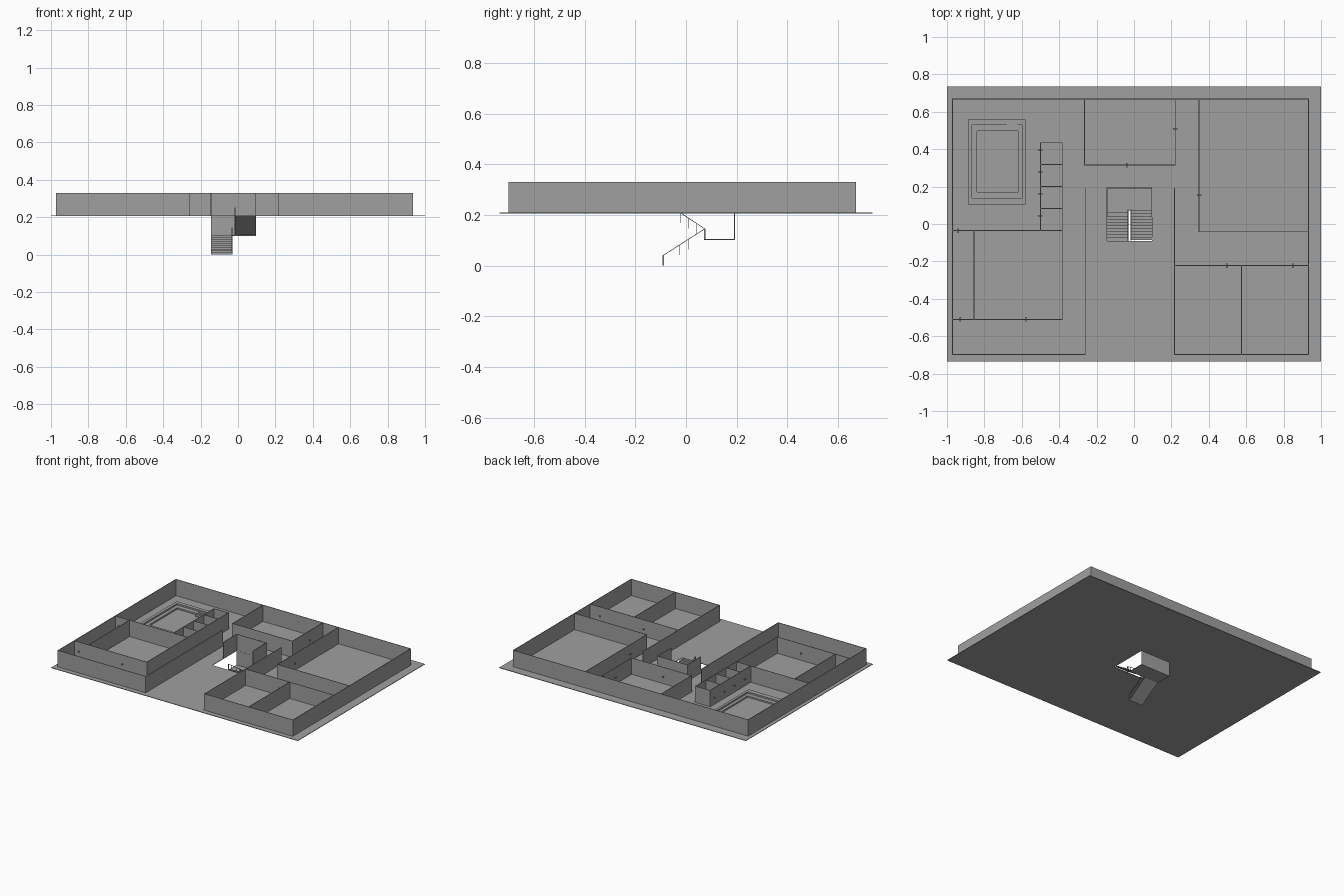
import bpy, bmesh

cube = bpy.data.objects.get("Cube")
if cube:
    bpy.data.objects.remove(cube)

FLOOR, TOP, T = 0.21, 0.33, 0.004

grey = bpy.data.materials.new("plain_grey")
grey.use_nodes = True
colour = (0.35, 0.35, 0.35, 1)
grey.diffuse_color = colour
grey.node_tree.nodes["Principled BSDF"].inputs["Base Color"].default_value = colour


def finish(name, bm):
    bmesh.ops.recalc_face_normals(bm, faces=bm.faces)
    mesh = bpy.data.meshes.new(name)
    bm.to_mesh(mesh)
    bm.free()
    mesh.materials.append(grey)
    obj = bpy.data.objects.new(name, mesh)
    bpy.context.collection.objects.link(obj)
    return obj


def add_box(bm, x0, x1, y0, y1, z0, z1):
    verts = bmesh.ops.create_cube(bm, size=1)["verts"]
    for v in verts:
        v.co = (x1 if v.co.x > 0 else x0, y1 if v.co.y > 0 else y0,
                z1 if v.co.z > 0 else z0)


def box(name, *bounds):
    bm = bmesh.new()
    add_box(bm, *bounds)
    return finish(name, bm)


def frame(name, outer, inner, z0, z1):
    """Rectangular slab with a rectangular opening; rectangles are x0, x1, y0, y1."""
    bm = bmesh.new()
    loops = []
    for (x0, x1, y0, y1) in (outer, inner):
        for z in (z0, z1):
            loops.append([bm.verts.new((x, y, z)) for x, y in
                          ((x0, y0), (x1, y0), (x1, y1), (x0, y1))])
    ob, ot, ib, it = loops
    for a, b in ((ob, ot), (ot, it), (it, ib), (ib, ob)):
        for i in range(4):
            j = (i + 1) % 4
            bm.faces.new((a[i], a[j], b[j], b[i]))
    return finish(name, bm)


def walls(name, runs):
    """Thin full-height walls along straight runs of x0, y0, x1, y1."""
    bm = bmesh.new()
    h = T / 2
    for x0, y0, x1, y1 in runs:
        add_box(bm, min(x0, x1) - h, max(x0, x1) + h,
                min(y0, y1) - h, max(y0, y1) + h, FLOOR, TOP)
    return finish(name, bm)


# Floor with the stair opening
frame("floor", (-1, 1, -0.735, 0.735), (-0.145, 0.095, -0.09, 0.193), 0.206, FLOOR)

# Outer walls, open at the front entrance
W, E, N, S = -0.971, 0.933, 0.668, -0.698
HALL_W, HALL_E = -0.26, 0.217
walls("outer_walls", [(W, N, E, N), (W, S, W, N), (E, S, E, N),
                      (W, S, HALL_W, S), (HALL_E, S, E, S)])

# Entrance hall and front right rooms
walls("hall_walls", [(HALL_W, S, HALL_W, 0.19), (HALL_E, S, HALL_E, 0.19)])
walls("front_room_walls", [(HALL_E, -0.222, E, -0.222), (0.575, S, 0.575, -0.222)])

# Rear rooms
walls("rear_room_walls", [(-0.265, 0.315, -0.265, N), (0.22, 0.315, 0.22, N),
                          (-0.265, 0.315, 0.22, 0.315)])
walls("large_room_walls", [(0.348, -0.042, 0.348, N), (0.348, -0.042, E, -0.042)])

# Side room and the row of cubicles
CUB_W, CUB_E, CUB_S, CUB_STEP = -0.5, -0.383, -0.035, 0.1175
walls("side_room_walls", [(W, CUB_S, CUB_E, CUB_S), (W, -0.51, CUB_E, -0.51),
                          (-0.855, -0.51, -0.855, CUB_S), (CUB_E, -0.51, CUB_E, CUB_S)])
cubicles = [(CUB_W, CUB_S, CUB_W, 0.435), (CUB_E, CUB_S, CUB_E, 0.435)]
for i in range(1, 5):
    y = CUB_S + i * CUB_STEP
    cubicles.append((CUB_W, y, CUB_E, y))
walls("cubicle_walls", cubicles)

# Stairwell enclosure above the floor
walls("stairwell_walls", [(-0.145, 0.193, 0.095, 0.193),
                          (-0.145, 0.04, -0.145, 0.193), (0.095, 0.04, 0.095, 0.193)])

# Door handles through the walls
handles = bmesh.new()
for x, y in ((-0.94, CUB_S), (-0.93, -0.51), (-0.58, -0.51),
             (0.495, -0.222), (0.85, -0.222), (-0.04, 0.315)):
    add_box(handles, x - 0.004, x + 0.004, y - 0.012, y + 0.012, 0.258, 0.266)
side_doors = [(0.22, 0.51), (0.348, 0.155)]
side_doors += [(CUB_W, 0.043 + i * CUB_STEP) for i in range(4)]
for x, y in side_doors:
    add_box(handles, x - 0.012, x + 0.012, y - 0.004, y + 0.004, 0.258, 0.266)
finish("door_handles", handles)

# Stepped pool with a raised rim
rim = (-0.888, -0.58, 0.104, 0.558)
ledge = (-0.866, -0.598, 0.139, 0.53)
basin = (-0.84, -0.62, 0.171, 0.497)
frame("pool_rim", rim, ledge, FLOOR, 0.232)
frame("pool_ledge", ledge, basin, FLOOR, 0.221)
for i, y in enumerate((0.472, 0.512)):
    box("pool_step", -0.68, -0.622, y, y + 0.018, FLOOR, 0.216 + i * 0.01)

# Stair landing and the wall behind it
LAND = 0.105
box("landing", -0.145, 0.095, 0.072, 0.193, LAND - 0.004, LAND)
box("landing_wall", -0.145, 0.095, 0.19, 0.193, LAND, FLOOR)


def flight(name, x0, x1, y0, y1, z0, z1, rail_x, steps=10):
    """Folded treads over a sloping soffit, with a posted handrail on one side."""
    bm = bmesh.new()
    dy, dz = (y1 - y0) / steps, (z1 - z0) / steps
    path = [(y0, z0)]
    for i in range(steps):
        path += [(y0 + i * dy, z0 + (i + 1) * dz),
                 (y0 + (i + 1) * dy, z0 + (i + 1) * dz)]
    rows = [[bm.verts.new((x, y, z)) for x in (x0, x1)] for y, z in path]
    for a, b in zip(rows, rows[1:]):
        bm.faces.new((a[0], a[1], b[1], b[0]))
    bm.faces.new((rows[0][0], rows[-1][0], rows[-1][1], rows[0][1]))
    finish(name + "_steps", bm)

    bm = bmesh.new()
    h, r = 0.04, 0.0015
    for i in range(0, steps + 1, 2):
        y, z = y0 + i * dy, z0 + i * dz
        w = 2 * r if i in (0, steps) else r / 2
        add_box(bm, rail_x - w, rail_x + w, y - w, y + w, z, min(z + h, FLOOR + h))
    verts = bmesh.ops.create_cube(bm, size=1)["verts"]
    for v in verts:
        far = v.co.y > 0
        v.co = (rail_x + v.co.x * 4 * r, y1 if far else y0,
                (z1 if far else z0) + h + v.co.z * 2 * r)
    finish(name + "_handrail", bm)


flight("lower_flight", -0.145, -0.035, -0.09, 0.074, 0, LAND, -0.033)
flight("upper_flight", -0.015, 0.095, 0.074, -0.085, LAND, FLOOR, -0.017)
